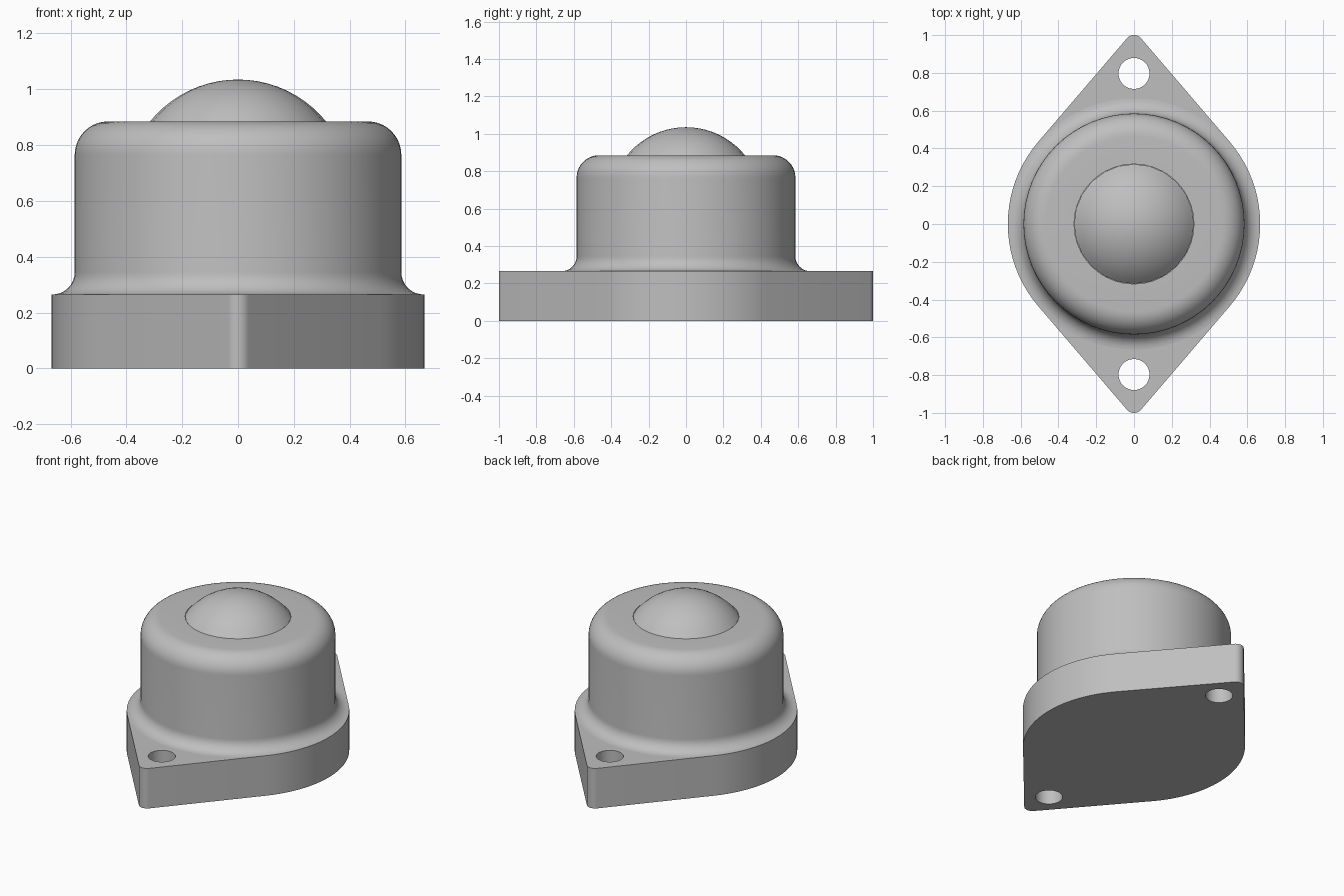
import bpy, bmesh
from math import sin, cos, pi, asin, radians

if "Cube" in bpy.data.objects:
    bpy.data.objects.remove(bpy.data.objects["Cube"])

steel = bpy.data.materials.new("plain_grey")
steel.use_nodes = True
steel.diffuse_color = (0.52, 0.52, 0.52, 1)
steel.node_tree.nodes["Principled BSDF"].inputs["Base Color"].default_value = steel.diffuse_color

BASE_H, TOP_Z = 0.265, 0.885
BODY_R, BASE_R, TIP_R = 0.585, 0.668, 0.05
BALL_R, BALL_TOP, OPENING_R = 0.406, 1.035, 0.317


def arc(cx, cy, r, a0, a1, n):
    """Points along a circular arc, angles in radians."""
    return [(cx + r * cos(a0 + (a1 - a0) * i / n),
             cy + r * sin(a0 + (a1 - a0) * i / n)) for i in range(n + 1)]


def finish(obj, angle):
    obj.data.materials.clear()
    obj.data.materials.append(steel)
    bpy.ops.object.select_all(action='DESELECT')
    obj.select_set(True)
    bpy.context.view_layer.objects.active = obj
    bpy.ops.object.shade_smooth_by_angle(angle=radians(angle))


def lathe(name, profile, steps):
    """Revolve an (r, z) profile around the z axis."""
    bm = bmesh.new()
    verts = [bm.verts.new((r, 0, z)) for r, z in profile]
    edges = [bm.edges.new(pair) for pair in zip(verts, verts[1:])]
    bmesh.ops.spin(bm, geom=verts + edges, cent=(0, 0, 0), axis=(0, 0, 1),
                   angle=2 * pi, steps=steps, use_duplicate=False)
    bmesh.ops.remove_doubles(bm, verts=bm.verts, dist=1e-4)
    bmesh.ops.recalc_face_normals(bm, faces=bm.faces)
    # An open shell is turned so that its highest face points up
    bm.normal_update()
    if max(bm.faces, key=lambda f: f.calc_center_median().z).normal.z < 0:
        bmesh.ops.reverse_faces(bm, faces=bm.faces)
    mesh = bpy.data.meshes.new(name)
    bm.to_mesh(mesh)
    bm.free()
    obj = bpy.data.objects.new(name, mesh)
    bpy.context.collection.objects.link(obj)
    finish(obj, 35)


# Mounting flange: large round joined by tangents to two small tips, two bolt holes
tip_y = 1 - TIP_R
t = asin((BASE_R - TIP_R) / tip_y)
outline = (arc(0, 0, BASE_R, -t, t, 20) + arc(0, tip_y, TIP_R, t, pi - t, 10)
           + arc(0, 0, BASE_R, pi - t, pi + t, 20)
           + arc(0, -tip_y, TIP_R, pi + t, 2 * pi - t, 10))
holes = [arc(0, s * 0.797, 0.082, 0, 2 * pi, 32)[:-1] for s in (1, -1)]
curve = bpy.data.curves.new("mounting_flange", 'CURVE')
curve.dimensions = '2D'
curve.fill_mode = 'BOTH'
curve.extrude = BASE_H / 2
for loop in [outline] + holes:
    spline = curve.splines.new('POLY')
    spline.points.add(len(loop) - 1)
    for point, (x, y) in zip(spline.points, loop):
        point.co = (x, y, 0, 1)
    spline.use_cyclic_u = True
source = bpy.data.objects.new("flange_outline", curve)
bpy.context.collection.objects.link(source)
bpy.context.view_layer.update()
mesh = bpy.data.meshes.new_from_object(
    source.evaluated_get(bpy.context.evaluated_depsgraph_get()))
bpy.data.objects.remove(source)
bm = bmesh.new()
bm.from_mesh(mesh)
bmesh.ops.remove_doubles(bm, verts=bm.verts, dist=1e-4)
bmesh.ops.translate(bm, verts=bm.verts, vec=(0, 0, BASE_H / 2))
bmesh.ops.recalc_face_normals(bm, faces=bm.faces)
bm.to_mesh(mesh)
bm.free()
flange = bpy.data.objects.new("mounting_flange", mesh)
bpy.context.collection.objects.link(flange)
finish(flange, 35)

# Housing: foot fillet, straight wall, rounded shoulder, flat top with opening
FOOT, SHOULDER = 0.08, 0.12
housing = (arc(BODY_R + FOOT, BASE_H + FOOT, FOOT, 1.5 * pi, pi, 8)
           + arc(BODY_R - SHOULDER, TOP_Z - SHOULDER, SHOULDER, 0, pi / 2, 10)
           + [(OPENING_R, TOP_Z)])
lathe("housing", housing, 64)

# Ball: the exposed cap of a sphere
a = asin(OPENING_R / BALL_R)
lathe("ball", arc(0, BALL_TOP - BALL_R, BALL_R, pi / 2 - a, pi / 2, 10), 24)
